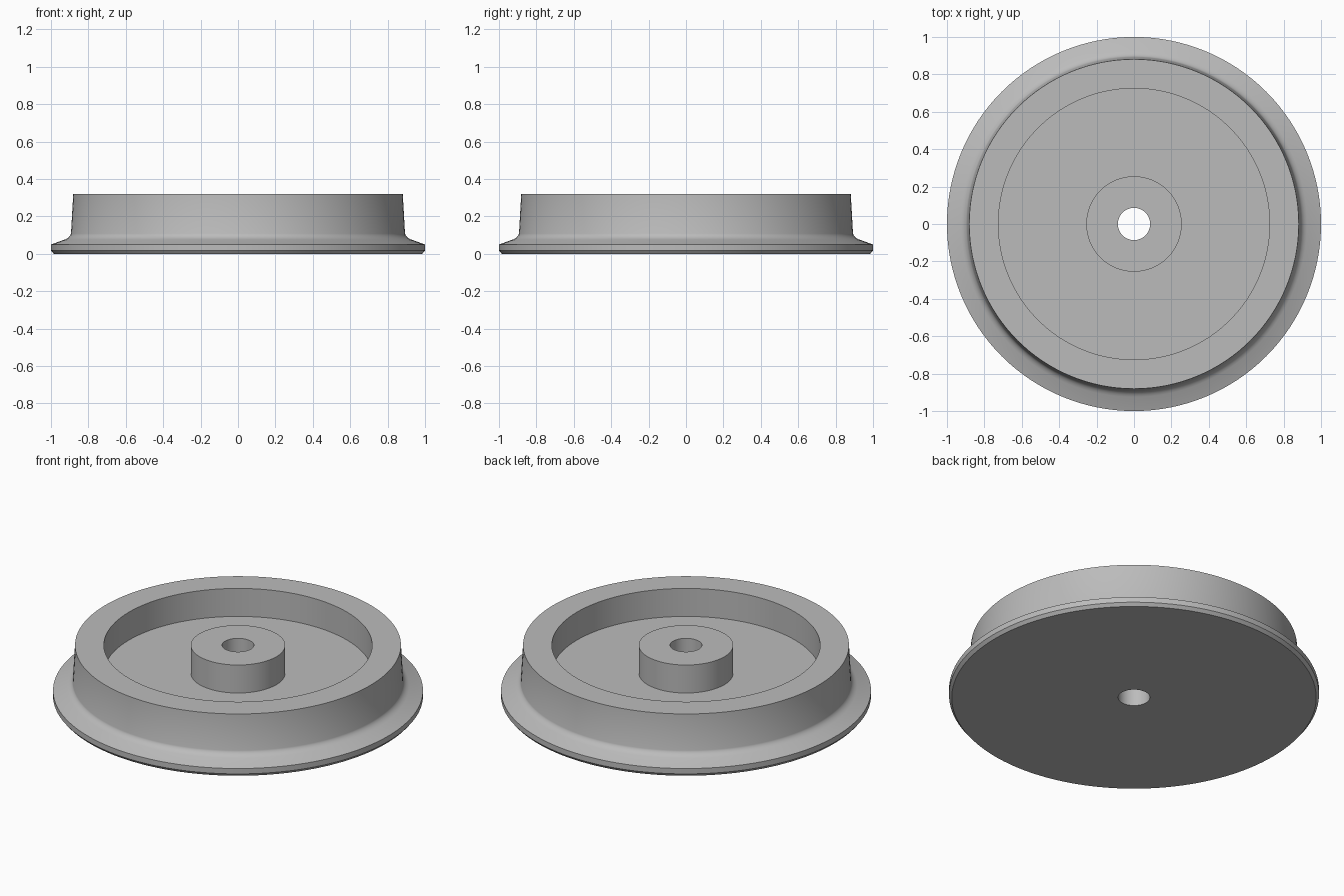
import bpy, bmesh, math

if "Cube" in bpy.data.objects:
    bpy.data.objects.remove(bpy.data.objects["Cube"])

SEGMENTS = 128

steel = bpy.data.materials.new("grey steel")
steel.diffuse_color = (0.50, 0.50, 0.50, 1)
steel.use_nodes = True
steel.node_tree.nodes["Principled BSDF"].inputs["Base Color"].default_value = steel.diffuse_color

# Wheel section as (radius, height): bore, flat back, flange, fillet, tapered tread, rim, web, hub
profile = [(0.086, 0), (0.985, 0), (1.0, 0.018), (1.0, 0.05)]
profile += [(0.925, 0.077), (0.913, 0.083), (0.903, 0.091), (0.896, 0.100), (0.893, 0.108)]
profile += [(0.881, 0.32), (0.725, 0.32), (0.725, 0.153),
            (0.255, 0.153), (0.255, 0.32), (0.086, 0.32)]

# Revolve the closed section around the axle
bm = bmesh.new()
rings = []
for i in range(SEGMENTS):
    a = 2 * math.pi * i / SEGMENTS
    rings.append([bm.verts.new((r * math.cos(a), r * math.sin(a), z)) for r, z in profile])
n = len(profile)
for i in range(SEGMENTS):
    here, there = rings[i], rings[(i + 1) % SEGMENTS]
    for j in range(n):
        k = (j + 1) % n
        bm.faces.new((here[j], there[j], there[k], here[k]))
bmesh.ops.recalc_face_normals(bm, faces=bm.faces)

mesh = bpy.data.meshes.new("flanged_wheel")
bm.to_mesh(mesh)
bm.free()
mesh.materials.append(steel)
wheel = bpy.data.objects.new("flanged_wheel", mesh)
bpy.context.collection.objects.link(wheel)

# Smooth round surfaces, sharp machined edges
bpy.context.view_layer.objects.active = wheel
wheel.select_set(True)
bpy.ops.object.shade_smooth_by_angle(angle=math.radians(25))
